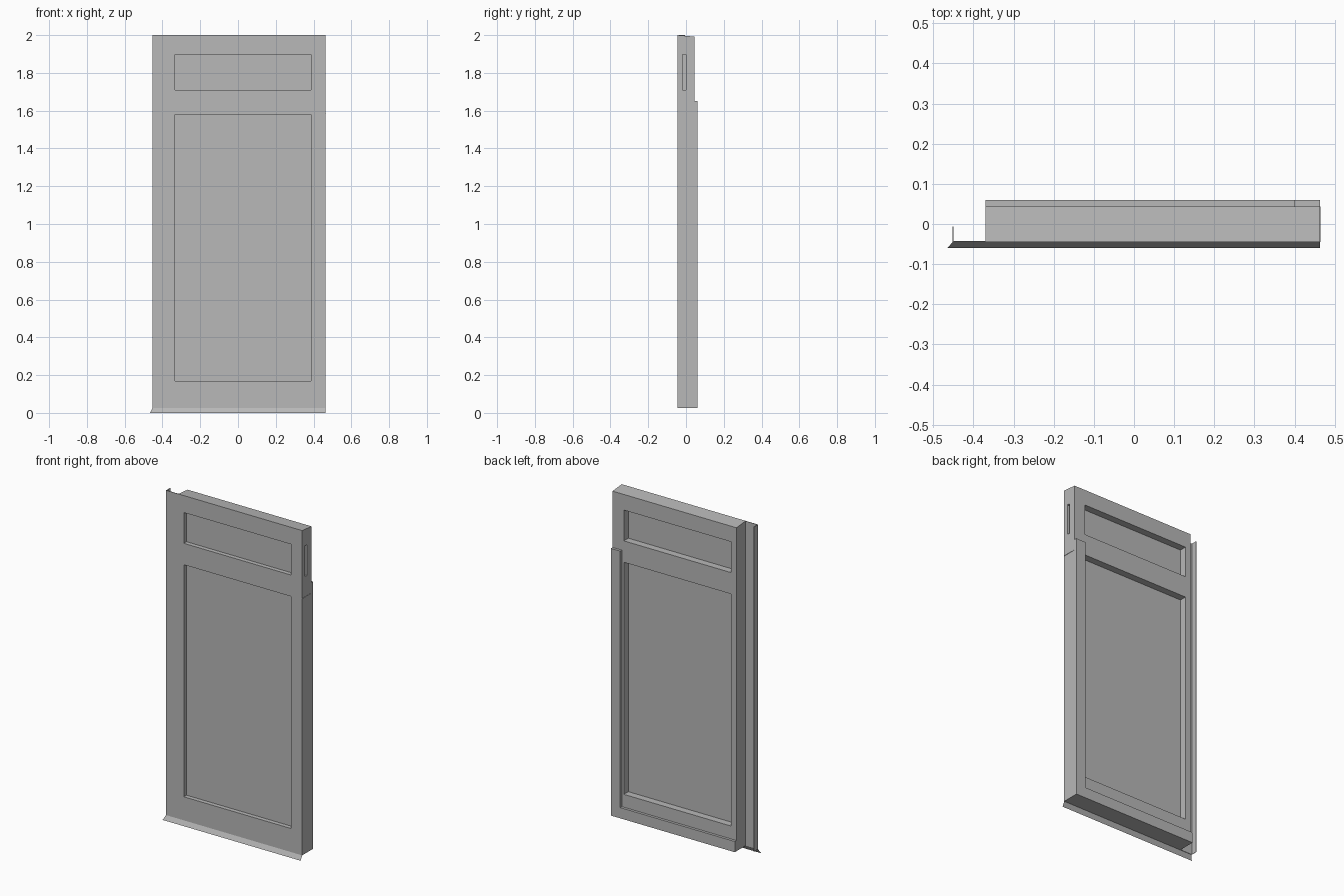
import bpy
import bmesh

cube = bpy.data.objects.get("Cube")
if cube:
    bpy.data.objects.remove(cube, do_unlink=True)

grey = bpy.data.materials.new("plain grey")
grey.use_nodes = True
colour = (0.48, 0.48, 0.48, 1)
grey.diffuse_color = colour
grey.node_tree.nodes["Principled BSDF"].inputs["Base Color"].default_value = colour

FRONT, BACK = -0.045, 0.044
LEFT, RIGHT = -0.37, 0.463
EDGE = -0.452
BASE, TOP = 0.027, 2.0


def add_mesh(name, bm):
    mesh = bpy.data.meshes.new(name)
    bm.to_mesh(mesh)
    bm.free()
    mesh.materials.append(grey)
    obj = bpy.data.objects.new(name, mesh)
    bpy.context.collection.objects.link(obj)
    return obj


def box(name, x, y, z):
    bm = bmesh.new()
    bmesh.ops.create_cube(bm, size=1)
    for v in bm.verts:
        v.co = [span[0] if c < 0 else span[1] for c, span in zip(v.co, (x, y, z))]
    return add_mesh(name, bm)


def sheet(name, *quads):
    bm = bmesh.new()
    for quad in quads:
        bm.faces.new([bm.verts.new(p) for p in quad])
    bmesh.ops.remove_doubles(bm, verts=bm.verts, dist=0.0001)
    return add_mesh(name, bm)


# Door slab, its top falling slightly towards the back
slab = box("door_slab", (LEFT, RIGHT), (FRONT, BACK), (BASE, TOP))
for v in slab.data.vertices:
    if v.co.z > 1 and v.co.y > 0:
        v.co.z -= 0.008

# Window recesses on both faces, leaving a thin pane, and a slot in the side
cutters = []
for low, high in ((0.17, 1.58), (1.71, 1.897)):
    for depth in ((-0.1, -0.019), (0.001, 0.1)):
        cutters.append(box("recess_cutter", (-0.333, 0.387), depth, (low, high)))
cutters.append(box("slot_cutter", (0.43, 0.5), (-0.019, 0.001), (1.71, 1.897)))
for cutter in cutters:
    cutter.hide_render = True
    mod = slab.modifiers.new("cut", 'BOOLEAN')
    mod.operation = 'DIFFERENCE'
    mod.solver = 'EXACT'
    mod.object = cutter

# Bake the cuts and drop the cutters
graph = bpy.context.evaluated_depsgraph_get()
baked = bpy.data.meshes.new_from_object(slab.evaluated_get(graph))
slab.modifiers.clear()
slab.data = baked
for cutter in cutters:
    bpy.data.objects.remove(cutter, do_unlink=True)

# Raised strips on the back: hinge side and foot
box("back_side_strip", (0.4, RIGHT), (BACK, 0.06), (BASE, 1.65))
box("back_foot_strip", (LEFT, 0.4), (BACK, 0.06), (BASE, 0.092))

# Thin overlapping flange with a folded lip
box("front_flange", (EDGE, LEFT), (FRONT, FRONT + 0.003), (BASE, TOP))
box("flange_lip", (EDGE, EDGE + 0.002), (FRONT + 0.003, -0.006), (BASE, TOP))

# Flared drip sheet along the foot, turned at the flange end
corner_high, corner_low = (EDGE, FRONT, BASE), (-0.465, -0.06, 0)
sheet("drip_sheet",
      (corner_high, corner_low, (RIGHT, -0.06, 0), (RIGHT, FRONT, BASE)))

# Fine seam plate across the side
box("side_seam", (RIGHT, 0.465), (FRONT, BACK), (1.584, 1.588))
